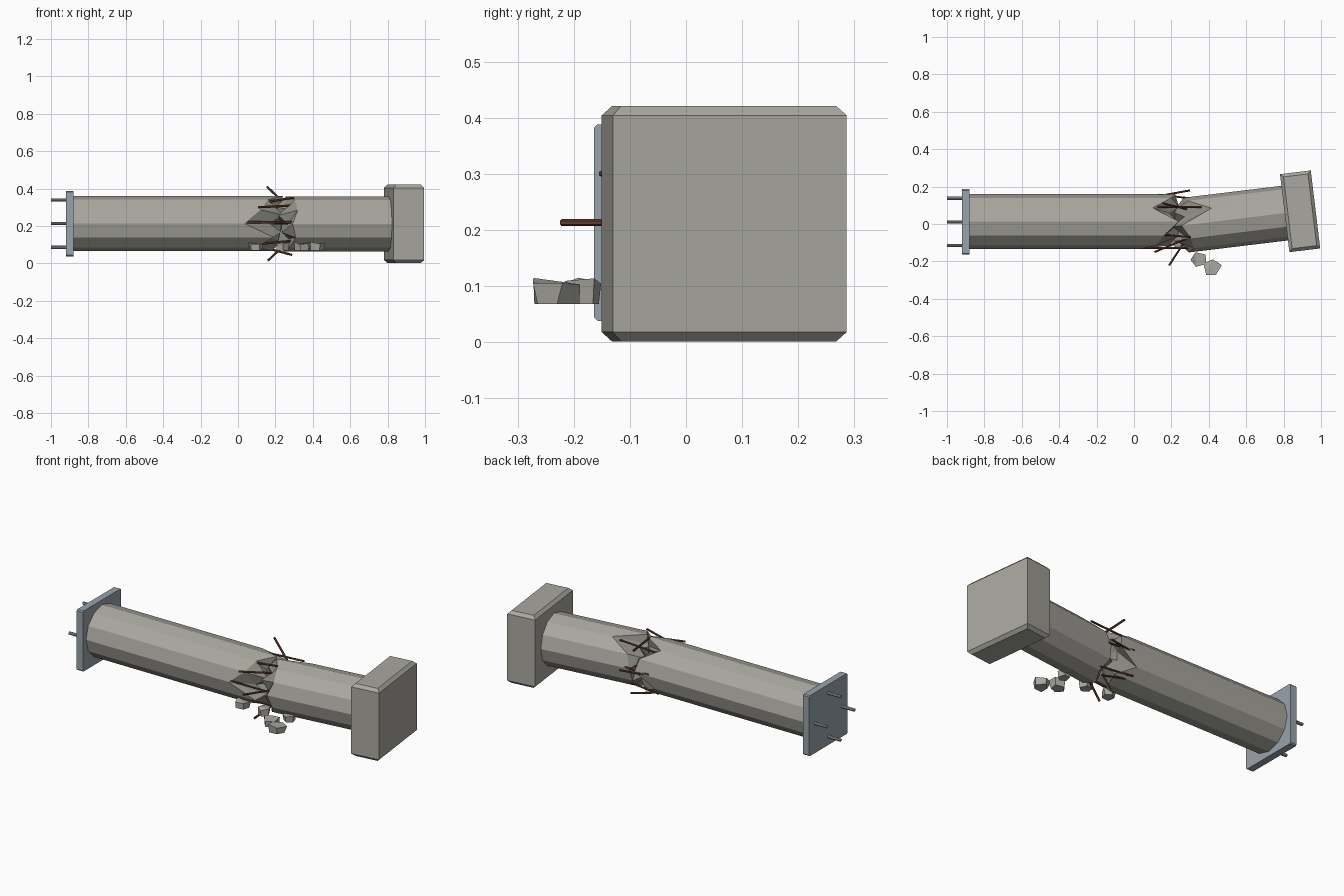
import bpy, bmesh, math, random
from mathutils import Vector, Matrix

if "Cube" in bpy.data.objects:
    bpy.data.objects.remove(bpy.data.objects["Cube"])

random.seed(4)
R, CZ = 0.147, 0.213
BEND = math.radians(6.9)


def mat(name, col):
    m = bpy.data.materials.new(name)
    m.diffuse_color = (*col, 1)
    m.use_nodes = True
    m.node_tree.nodes["Principled BSDF"].inputs["Base Color"].default_value = m.diffuse_color
    return m


CONCRETE = mat("concrete", (0.40, 0.39, 0.35))
BROKEN = mat("broken_concrete", (0.27, 0.26, 0.23))
STEEL = mat("steel", (0.31, 0.37, 0.41))
RUST = mat("rust", (0.13, 0.05, 0.03))


def finish(bm, name, *mats):
    bmesh.ops.recalc_face_normals(bm, faces=bm.faces)
    me = bpy.data.meshes.new(name)
    bm.to_mesh(me)
    bm.free()
    for m in mats:
        me.materials.append(m)
    ob = bpy.data.objects.new(name, me)
    bpy.context.collection.objects.link(ob)
    return ob


def block(name, size, matrix, m, bevel, edge_test):
    bm = bmesh.new()
    bmesh.ops.create_cube(bm, size=1)
    bmesh.ops.scale(bm, vec=size, verts=bm.verts)
    edges = [e for e in bm.edges if edge_test((e.verts[0].co - e.verts[1].co).normalized())]
    bmesh.ops.bevel(bm, geom=edges, offset=bevel, segments=1, affect='EDGES')
    bm.transform(matrix)
    return finish(bm, name, m)


def rod(name, a, b, r, m, sides=6):
    a, b = Vector(a), Vector(b)
    bm = bmesh.new()
    bmesh.ops.create_cone(bm, cap_ends=True, segments=sides, radius1=r, radius2=r, depth=(b - a).length)
    bm.transform(Matrix.Translation((a + b) / 2) @ (b - a).to_track_quat('Z', 'Y').to_matrix().to_4x4())
    return finish(bm, name, m)


def broken_column(name, x_flat, rim, core, tip, matrix):
    """12-sided shaft with a flat end at x_flat and a jagged broken end."""
    bm = bmesh.new()

    def ring(r, xs):
        return [bm.verts.new((x, r * math.cos(k * math.pi / 6), r * math.sin(k * math.pi / 6)))
                for k, x in enumerate(xs)]
    flat, jag = ring(R, [x_flat] * 12), ring(R, rim)
    inner = ring(R * 0.62, core)
    centre = bm.verts.new((tip, 0, 0))
    bm.faces.new(flat)
    for k in range(12):
        j = (k + 1) % 12
        bm.faces.new((flat[k], flat[j], jag[j], jag[k]))
        for tri in ((jag[k], jag[j], inner[j]), (jag[k], inner[j], inner[k]), (inner[k], inner[j], centre)):
            bm.faces.new(tri).material_index = 1
    bm.transform(matrix)
    return finish(bm, name, CONCRETE, BROKEN)


# Mounting plate and its four bolts
block("base_plate", (0.04, 0.35, 0.35), Matrix.Translation((-0.9, 0.011, CZ)), STEEL, 0.006,
      lambda d: abs(d.x) > 0.9)
for k in range(4):
    y, z = 0.011 + 0.126 * math.cos(k * math.pi / 2), CZ + 0.126 * math.sin(k * math.pi / 2)
    rod(f"anchor_bolt_{k + 1}", (-1, y, z), (-0.9, y, z), 0.009, STEEL, 8)

# Long half of the column
broken_column("long_column_half", -0.89,
              [.22, .20, .10, .24, .16, .12, .035, .19, .10, .18, .20, .10],
              [.20, .24, .19, .23, .20, .24, .17, .23, .18, .22, .25, .19], 0.23,
              Matrix.Translation((0, 0.013, CZ)))

# Short half, bent sideways, with its footing (local origin at the footing centre)
BENT = Matrix.Translation((0.888, 0.068, CZ - 0.002)) @ Matrix.Rotation(BEND, 4, 'Z')
broken_column("short_column_half", -0.06,
              [x - 0.888 for x in [.28, .30, .42, .25, .29, .30, .27, .29, .26, .24, .29, .27]],
              [x - 0.888 for x in [.26, .21, .27, .20, .25, .20, .25, .22, .26, .21, .24, .20]], -0.66,
              BENT)
block("footing", (0.166, 0.42, 0.42), BENT, CONCRETE, 0.017, lambda d: abs(d.z) < 0.1)

# Bent reinforcing bars sticking out of both broken ends
BARS = [((.08, .14, .213), (.30, .18, .21)), ((.09, .09, .32), (.36, .09, .335)),
        ((.08, -.05, .315), (.30, -.07, .352)), ((.045, -.128, .22), (.305, -.128, .22)),
        ((.07, -.06, .10), (.28, -.08, .12)), ((.12, .08, .09), (.29, .09, .045)),
        ((.32, .135, .213), (.13, .157, .22)), ((.28, .08, .29), (.155, .11, .41)),
        ((.30, -.07, .31), (.11, -.15, .30)), ((.28, -.08, .213), (.187, -.222, .213)),
        ((.25, -.06, .10), (.16, -.08, .015)), ((.30, .08, .10), (.10, .11, .10))]
for k, (a, b) in enumerate(BARS):
    rod(f"rebar_{k + 1}", a, b, 0.006, RUST)

# Rubble chunks: jittered five-sided blocks
CHUNKS = [(.095, -.09, .042), (.235, -.10, .040), (.345, -.19, .050), (.42, -.235, .050), (.39, -.09, .042)]
for k, (x, y, r) in enumerate(CHUNKS):
    bm = bmesh.new()
    bmesh.ops.create_cone(bm, cap_ends=True, segments=5, radius1=r * 0.9, radius2=r, depth=0.042)
    for v in bm.verts:
        v.co.x *= random.uniform(0.75, 1.1)
        v.co.y *= random.uniform(0.75, 1.1)
        if v.co.z > 0:
            v.co.z += random.uniform(-0.01, 0.005)
    bmesh.ops.triangulate(bm, faces=[f for f in bm.faces if len(f.verts) > 4])
    bm.transform(Matrix.Translation((x, y, 0.089)) @ Matrix.Rotation(k * 0.8, 4, 'Z'))
    finish(bm, f"rubble_{k + 1}", CONCRETE)
